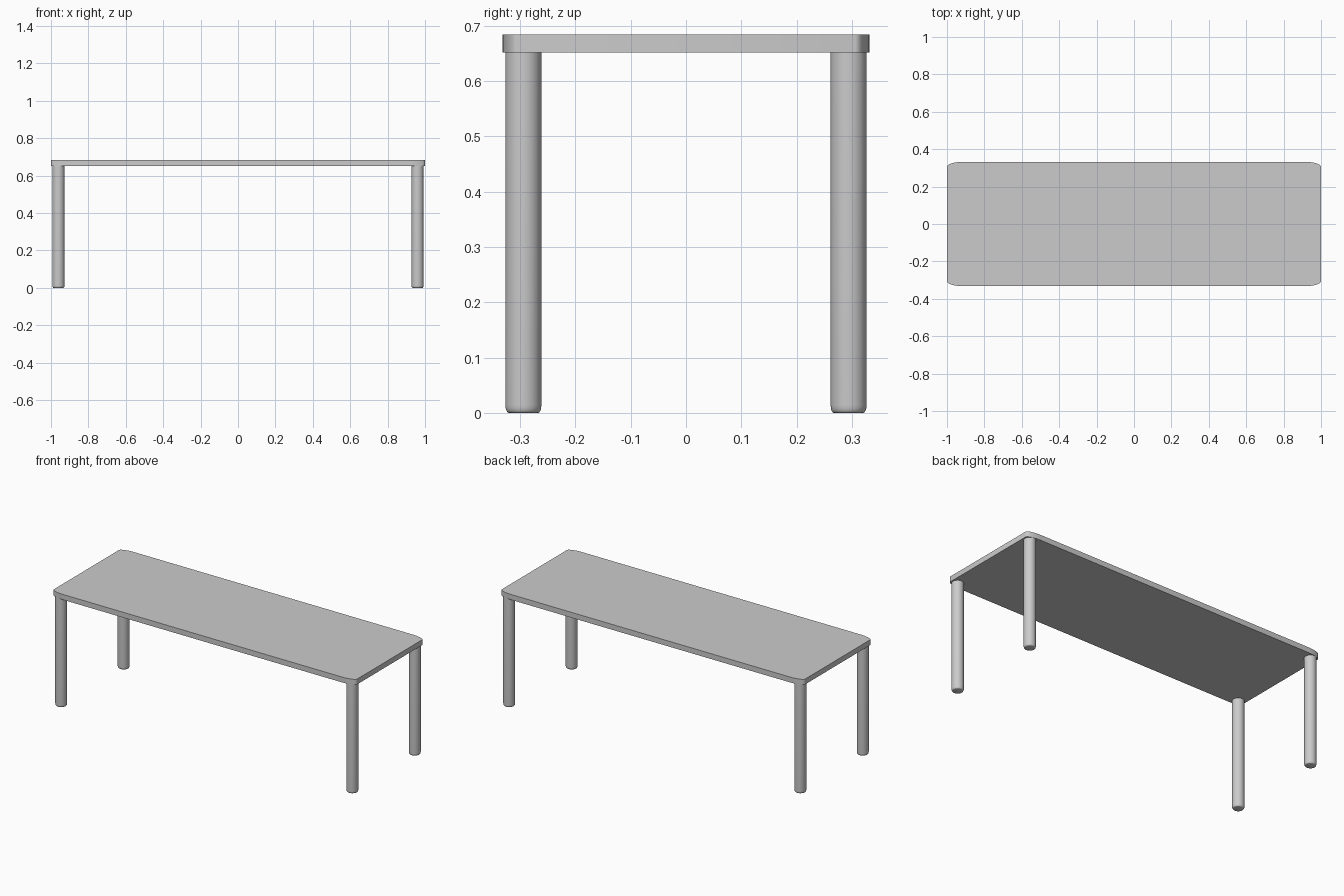
import bpy, bmesh, math

if "Cube" in bpy.data.objects:
    bpy.data.objects.remove(bpy.data.objects["Cube"])


def finish(name, bm):
    bmesh.ops.recalc_face_normals(bm, faces=bm.faces)
    me = bpy.data.meshes.new(name)
    bm.to_mesh(me)
    bm.free()
    ob = bpy.data.objects.new(name, me)
    bpy.context.collection.objects.link(ob)
    bpy.ops.object.select_all(action='DESELECT')
    ob.select_set(True)
    bpy.context.view_layer.objects.active = ob
    bpy.ops.object.shade_smooth_by_angle(angle=math.radians(35))
    return ob


# Table top: slab with stretched (elliptical) rounded corners
HX, HY, RX, RY = 1.0, 0.332, 0.085, 0.026
Z0, Z1, SEG = 0.652, 0.684, 10
bm = bmesh.new()
ring = []
for q, (sx, sy) in enumerate([(1, 1), (-1, 1), (-1, -1), (1, -1)]):
    for i in range(SEG + 1):
        a = math.pi / 2 * (q + i / SEG)
        ring.append(bm.verts.new((sx * (HX - RX) + RX * math.cos(a),
                                  sy * (HY - RY) + RY * math.sin(a), Z0)))
base = bm.faces.new(ring)
ext = bmesh.ops.extrude_face_region(bm, geom=[base], use_keep_orig=True)
top = [g for g in ext['geom'] if isinstance(g, bmesh.types.BMVert)]
bmesh.ops.translate(bm, verts=top, vec=(0, 0, Z1 - Z0))
finish("table_top", bm)


# Legs: round posts with softened foot edge
def leg(name, x, y, r=0.0325, n=40, h=0.653, foot_w=0.006, foot_h=0.014):
    profile = [(r - foot_w * (1 - math.sin(t)), foot_h * (1 - math.cos(t)))
               for t in (math.pi / 2 * k / 4 for k in range(5))]
    profile.append((r, h))
    bm = bmesh.new()
    rings = [[bm.verts.new((x + pr * math.cos(2 * math.pi * i / n),
                            y + pr * math.sin(2 * math.pi * i / n), z))
              for i in range(n)] for pr, z in profile]
    for a, b in zip(rings, rings[1:]):
        for i in range(n):
            j = (i + 1) % n
            bm.faces.new((a[i], a[j], b[j], b[i]))
    bm.faces.new(rings[0])
    bm.faces.new(rings[-1])
    finish(name, bm)


for fy, sy in (("front", -1), ("back", 1)):
    for fx, sx in (("left", -1), ("right", 1)):
        leg(f"{fy}_{fx}_leg", sx * 0.96, sy * 0.294)
